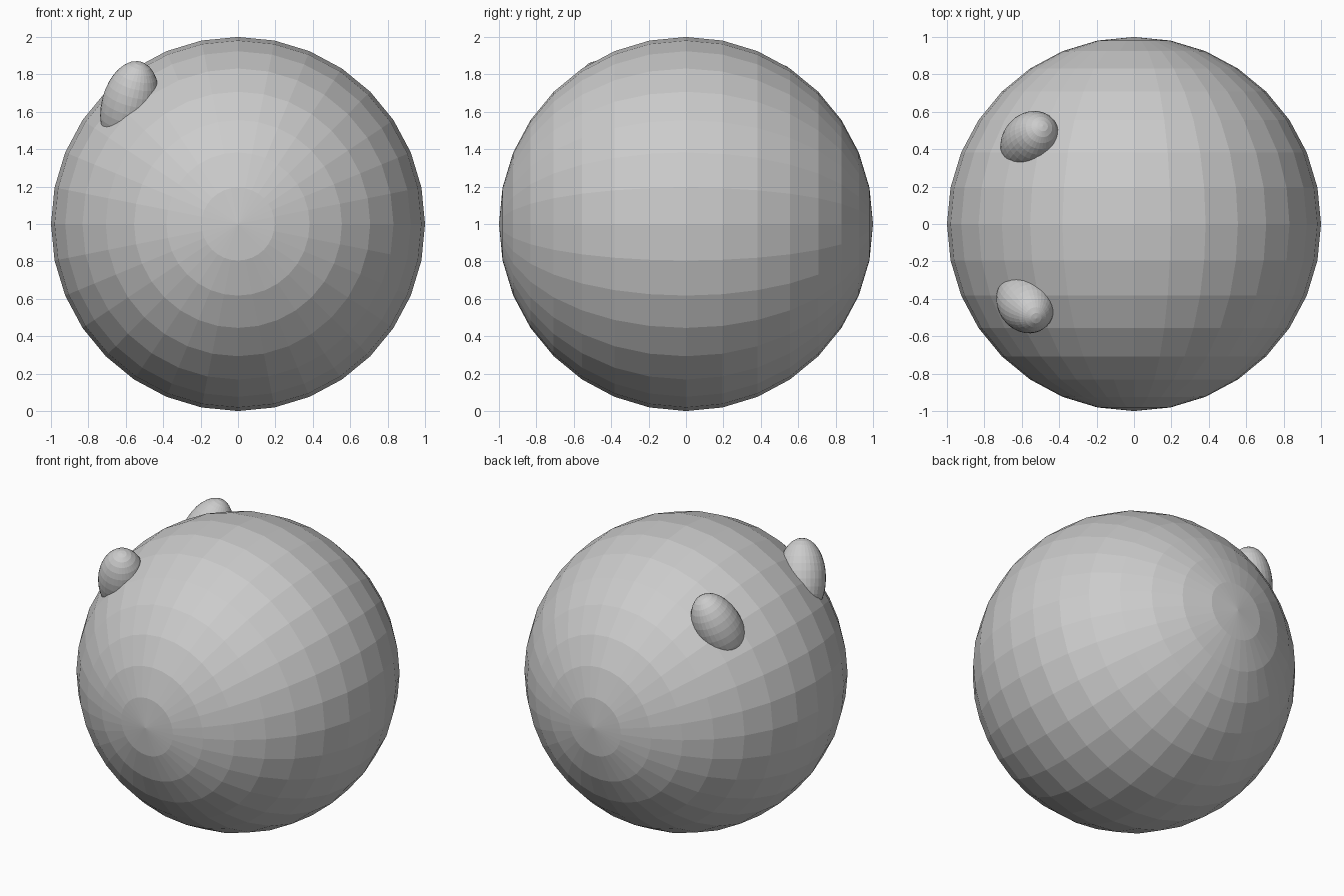
import bpy
from math import radians
from mathutils import Vector

if "Cube" in bpy.data.objects:
    bpy.data.objects.remove(bpy.data.objects["Cube"])


def ball(name, centre, radii, rotation):
    """Flat-shaded UV sphere, scaled and turned into place."""
    bpy.ops.mesh.primitive_uv_sphere_add(segments=32, ring_count=16, radius=1,
                                         location=centre, rotation=rotation)
    obj = bpy.context.object
    obj.name = name
    obj.scale = radii
    return obj


def bump(name, centre, axis):
    """Egg-shaped bump whose long axis leans along the given direction."""
    turn = Vector(axis).to_track_quat('Z', 'Y').to_euler()
    return ball(name, centre, (0.15, 0.15, 0.25), turn)


# Large round body, poles facing front and back
ball("body", (0, 0, 1), (1, 1, 1), (radians(90), 0, 0))

# Two bumps on the upper left, leaning away from each other
bump("front_bump", (-0.58, -0.42, 1.635), (0.23, -0.34, 0.91))
bump("back_bump", (-0.555, 0.44, 1.62), (0.27, 0.34, 0.90))
